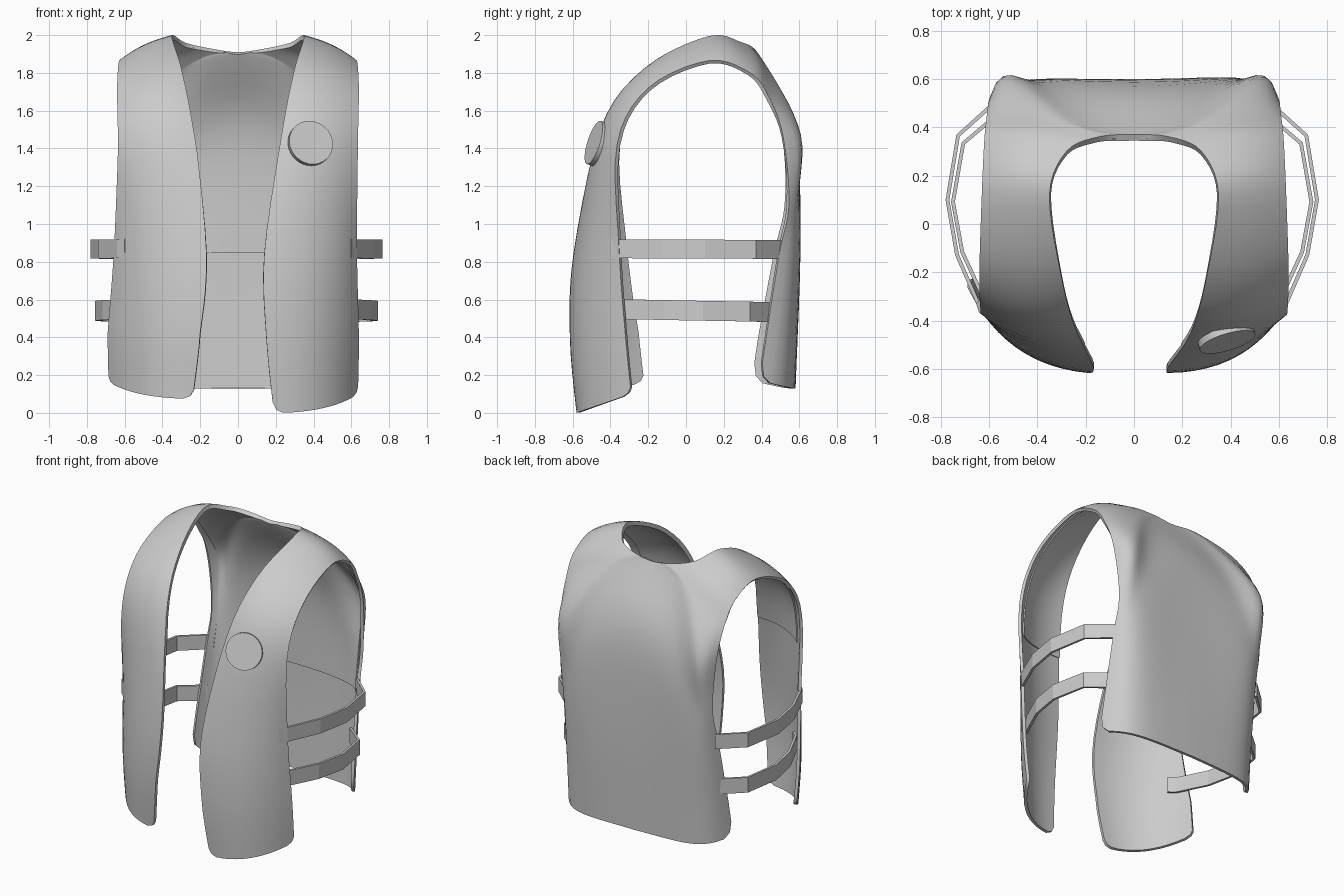
import bpy, bmesh, math
from mathutils import Vector

if "Cube" in bpy.data.objects:
    bpy.data.objects.remove(bpy.data.objects["Cube"])

# Cross rows from front hem, over the shoulder, to back hem: inner edge, middle, outer edge
ROWS = [[Vector(p) for p in r] for r in (
    ((.19, -.58, 0), (.45, -.51, .025), (.635, -.29, .1)),
    ((.15, -.615, .4), (.44, -.54, .4), (.64, -.32, .4)),
    ((.14, -.595, .85), (.43, -.53, .85), (.63, -.355, .87)),
    ((.235, -.45, 1.5), (.44, -.445, 1.48), (.635, -.365, 1.42)),
    ((.3, -.22, 1.825), (.465, -.23, 1.79), (.64, -.2, 1.72)),
    ((.35, .12, 1.995), (.5, .13, 1.945), (.63, .12, 1.865)),
    ((.28, .3, 1.96), (.47, .34, 1.89), (.62, .34, 1.8)),
    ((.15, .36, 1.93), (.42, .44, 1.79), (.61, .44, 1.67)),
    ((0, .37, 1.91), (.38, .525, 1.66), (.6, .515, 1.46)),
    ((0, .57, 1.5), (.37, .595, 1.3), (.58, .545, 1.1)),
    ((0, .6, .85), (.38, .605, .83), (.585, .49, .82)),
    ((0, .58, .13), (.39, .57, .13), (.61, .39, .17)),
)]
LAST = len(ROWS) - 1


def across(row, u):
    a, b, c = row
    p = a * (2 * (u - .5) * (u - 1)) + b * (4 * u * (1 - u)) + c * (u * (2 * u - 1))
    if a.x == 0:  # back rows: even curve, so both halves meet without a crease
        k = (16 * (b - a) - (c - a)) / 3
        q = a + k * u * u + (c - a - k) * u ** 4
        p.y, p.z = q.y, q.z
    return p


def surface(t, u, side):
    """Point on the vest; the left side hangs a little wider and higher."""
    i = min(int(t), LAST - 1)
    f = t - i
    p0, p1, p2, p3 = (across(ROWS[min(max(k, 0), LAST)], u) for k in range(i - 1, i + 3))
    near = (1 - u) ** 3
    if i == 7:  # neckline runs level into the middle of the back
        p3 = p3.lerp(Vector((2 * p2.x - p1.x, p1.y, p1.z)), near)
    if i == 8:
        p0 = p0.lerp(2 * p1 - p2, near)
    p = .5 * (2 * p1 + (p2 - p0) * f + (2 * p0 - 5 * p1 + 4 * p2 - p3) * f * f
              + (3 * p1 - p0 - 3 * p2 + p3) * f ** 3)
    if t >= 8 and u == 0:
        p.x = 0
    if side < 0:
        w = max(0, min(1, 1.4 - p.z))
        if t < 5:
            p.x += .05 * w
            p.y += .06 * u * w
            p.z += .075 * max(0, 1 - p.z / .6)
        else:
            p.y -= .035 * u * w
    return Vector((p.x * side, p.y, p.z))


def finish(bm, name, thickness, smooth=True):
    me = bpy.data.meshes.new(name)
    bm.to_mesh(me)
    bm.free()
    ob = bpy.data.objects.new(name, me)
    bpy.context.collection.objects.link(ob)
    s = ob.modifiers.new("thickness", 'SOLIDIFY')
    s.thickness, s.offset = thickness, -1
    bpy.ops.object.select_all(action='DESELECT')
    ob.select_set(True)
    bpy.context.view_layer.objects.active = ob
    bpy.ops.object.modifier_apply(modifier="thickness")
    if smooth:
        bpy.ops.object.shade_smooth_by_angle(angle=math.radians(40))


def shell(name, t0, t1, umax, thickness, inset=0, round_corners=False):
    bm = bmesh.new()
    nt, nu = round((t1 - t0) * 5), 12
    for side in (1, -1):
        g = [[bm.verts.new(surface(t0 + (t1 - t0) * i / nt, umax * j / nu, side))
              for j in range(nu + 1)] for i in range(nt + 1)]
        if round_corners:
            for i, j, di, dj in ((0, 0, 1, 1), (0, nu, 1, -1), (nt, nu, -1, -1)):
                mid = (g[i + di][j].co + g[i][j + dj].co) / 2
                g[i][j].co = g[i][j].co.lerp(mid, .6)
        for i in range(nt):
            for j in range(nu):
                q = [g[i][j], g[i][j + 1], g[i + 1][j + 1], g[i + 1][j]]
                bm.faces.new(q if side > 0 else q[::-1])
    # join the two halves along the back seam
    bmesh.ops.remove_doubles(bm, verts=[v for v in bm.verts if abs(v.co.x) < .001], dist=.002)
    bm.normal_update()
    for v, nrm in [(v, v.normal.copy()) for v in bm.verts]:
        v.co -= nrm * inset
    finish(bm, name, thickness)


# Main vest, and the lining over shoulders and upper back
shell("vest_body", 0, LAST, 1, .02, round_corners=True)
shell("vest_lining", 2.6, LAST - 1, .9, .01, inset=.018)

# Side straps: the lower pair follows the upper path, pulled in slightly
PATH = [(.6, -.4), (.625, -.36), (.725, -.13), (.765, .1), (.72, .37), (.565, .51)]
for label, scale, z0, z1, drop in (("upper", 1, .82, .92, .005), ("lower", .97, .5, .605, .02)):
    for side, word in ((1, "right"), (-1, "left")):
        bm = bmesh.new()
        pairs = []
        for k, (x, y) in enumerate(PATH):
            x = x * scale + (.015 if side < 0 and k else 0)
            y *= scale ** 3
            pairs.append([bm.verts.new((side * x, y, z - drop * k / 5)) for z in (z0, z1)])
        for a, b in zip(pairs, pairs[1:]):
            q = [a[0], b[0], b[1], a[1]]
            bm.faces.new(q if side > 0 else q[::-1])
        finish(bm, f"{label}_strap_{word}", .016, smooth=False)

# Round chest badge
bpy.ops.mesh.primitive_cylinder_add(vertices=32, radius=.12, depth=.03, location=(.383, -.475, 1.427))
badge = bpy.context.object
badge.name = "chest_badge"
badge.rotation_euler = Vector((.3, -1, .32)).to_track_quat('Z', 'Y').to_euler()
bpy.ops.object.shade_smooth_by_angle(angle=math.radians(40))
